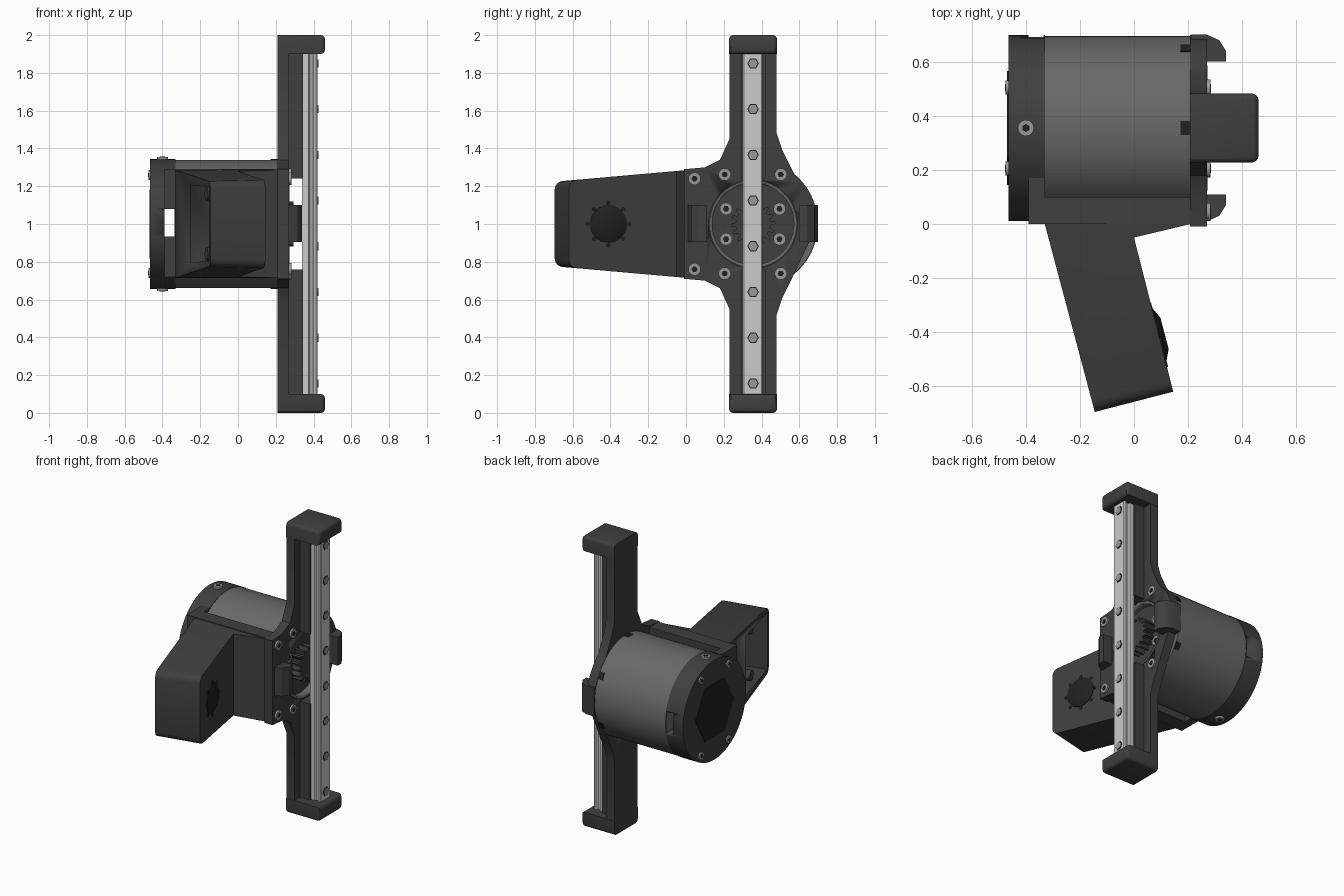
import bpy, bmesh
from math import sin, cos, pi, radians
from mathutils import Vector, Matrix

if "Cube" in bpy.data.objects:
    bpy.data.objects.remove(bpy.data.objects["Cube"])


def material(name, v):
    m = bpy.data.materials.new(name)
    m.use_nodes = True
    m.diffuse_color = (v, v, v, 1)
    m.node_tree.nodes["Principled BSDF"].inputs["Base Color"].default_value = (v, v, v, 1)
    return m


DARK = material("dark plastic", 0.05)
GREY = material("motor grey", 0.14)
STEEL = material("rail steel", 0.6)
BOLT = material("bolt grey", 0.32)
BLACK = material("black", 0.015)

CY, CZ, R = 0.355, 1.0, 0.343     # motor axis and radius


def finish(name, bm, mat):
    bmesh.ops.recalc_face_normals(bm, faces=bm.faces)
    me = bpy.data.meshes.new(name)
    bm.to_mesh(me)
    bm.free()
    me.materials.append(mat)
    me.shade_smooth()
    me.set_sharp_from_angle(angle=radians(30))
    ob = bpy.data.objects.new(name, me)
    bpy.context.collection.objects.link(ob)
    return ob


def prism(name, pts, vec, mat, bevel=0, pick=None):
    """Extrude a closed outline along vec; optionally bevel picked edges."""
    bm = bmesh.new()
    f = bm.faces.new([bm.verts.new(p) for p in pts])
    ext = bmesh.ops.extrude_face_region(bm, geom=[f])
    moved = [g for g in ext["geom"] if isinstance(g, bmesh.types.BMVert)]
    bmesh.ops.translate(bm, verts=moved, vec=vec)
    if bevel:
        edges = [e for e in bm.edges if pick is None or pick(e)]
        bmesh.ops.bevel(bm, geom=edges, offset=bevel, segments=3, profile=0.5, affect='EDGES')
    return finish(name, bm, mat)


def box(name, x, y, z, mat, bevel=0, pick=None):
    pts = [(x[0], a, b) for a, b in ((y[0], z[0]), (y[1], z[0]), (y[1], z[1]), (y[0], z[1]))]
    return prism(name, pts, (x[1] - x[0], 0, 0), mat, bevel, pick)


def rod(name, centre, axis, r, length, mat, sides=24, r2=None):
    """Cylinder or cone starting at centre and running along axis."""
    bm = bmesh.new()
    axis = Vector(axis).normalized()
    rot = Vector((0, 0, 1)).rotation_difference(axis).to_matrix().to_4x4()
    mid = Vector(centre) + axis * length / 2
    bmesh.ops.create_cone(bm, cap_ends=True, segments=sides, radius1=r,
                          radius2=r if r2 is None else r2, depth=length,
                          matrix=Matrix.Translation(mid) @ rot)
    return finish(name, bm, mat)


def cut(ob, cutter):
    mod = ob.modifiers.new("cut", 'BOOLEAN')
    mod.operation, mod.solver, mod.object = 'DIFFERENCE', 'EXACT', cutter
    bpy.context.view_layer.objects.active = ob
    bpy.ops.object.modifier_apply(modifier=mod.name)
    bpy.data.objects.remove(cutter)


def bolt(name, centre, axis, r=0.033):
    axis = Vector(axis)
    rod(name, centre, axis, r, 0.02, BOLT, 16)
    rod(name + "_socket", Vector(centre) + axis * 0.02, axis, r * 0.5, 0.002, BLACK, 6)


# Motor body and rear cap with a cable slot
rod("motor_body", (-0.335, CY, CZ), (1, 0, 0), R - 0.003, 0.545, GREY, 72)
cap = rod("rear_cap", (-0.465, CY, CZ), (1, 0, 0), R, 0.135, DARK, 72)
cut(cap, box("cutter", (-0.39, -0.334), (-0.2, 1), (0.935, 1.08), DARK))
rod("cap_panel", (-0.469, CY, CZ), (1, 0, 0), 0.21, 0.006, BLACK, 6)
for sy in (-1, 1):
    for sz in (-1, 1):
        bolt("cap_bolt", (-0.455, CY + sy * 0.15, CZ + sz * 0.26), (-1, 0, 0), 0.026)
for s in (-1, 1):
    bolt("cap_side_bolt", (-0.4, CY, CZ + s * (R - 0.008)), (0, 0, s), 0.03)
# Small windows around the front end of the motor
for a in range(0, 360, 60):
    u = Vector((0, cos(radians(a + 30)), sin(radians(a + 30))))
    t = Vector((0, -u.z, u.y)) * 0.025
    c = Vector((0.172, CY, CZ)) + u * (R - 0.006)
    d = Vector((0.038, 0, 0))
    prism("motor_window", [c - t, c + t, c + t + d, c - t + d], u * 0.006, BLACK)

# Front plate: bar flaring into a round flange and a square foot
upper = [(0.48, 1.9), (0.48, 1.48), (0.51, 1.39), (0.56, 1.29)]
arc = [(CY + R * cos(a), CZ + R * sin(a)) for a in [radians(50 - 5 * i) for i in range(11)]]
foot = [(-0.01, 1.29), (0.1, 1.3), (0.18, 1.34), (0.23, 1.45), (0.23, 1.9)]
half = upper + arc
outline = half + [(y, 2 - z) for y, z in reversed(half[:4])]
outline += [(y, 2 - z) for y, z in reversed(foot)] + foot
plate = prism("front_plate", [(0.208, y, z) for y, z in outline], (0.062, 0, 0), DARK)
cut(plate, rod("cutter", (0.1, CY, CZ), (1, 0, 0), 0.235, 0.4, DARK, 48))
rod("gear_floor", (0.2, CY, CZ), (1, 0, 0), 0.24, 0.025, DARK, 48)
ring = rod("bearing_ring", (0.21, CY, CZ), (1, 0, 0), 0.232, 0.062, GREY, 48)
cut(ring, rod("cutter", (0.1, CY, CZ), (1, 0, 0), 0.216, 0.4, GREY, 48))

# Pinion gear
teeth = 16
gear = []
for i in range(teeth * 4):
    r = 0.118 if i % 4 < 2 else 0.09
    a = 2 * pi * i / (teeth * 4)
    gear.append((0.22, CY + r * cos(a), CZ + r * sin(a)))
prism("pinion_gear", gear, (0.075, 0, 0), DARK)

# Bar ends, ribs and linear rail
for s in (-1, 1):
    z = sorted((CZ + s * 0.9, CZ + s))
    box("bar_end", (0.208, 0.46), (0.228, 0.482), z, DARK, 0.022,
        lambda e: all(v.co.x > 0.4 for v in e.verts)
        or all(abs(v.co.z - 1) > 0.95 for v in e.verts) and abs(e.verts[0].co.x - e.verts[1].co.x) > 0.1)
    box("rail_rib", (0.265, 0.345), (0.29, 0.42), sorted((CZ + s * 0.24, CZ + s * 0.91)), DARK)
side = [(0.34, 0.053), (0.372, 0.053), (0.38, 0.04), (0.392, 0.04), (0.4, 0.053), (0.414, 0.053), (0.42, 0.047)]
rail = [(x, CY - 0.002 + w, 0.095) for x, w in side] + [(x, CY - 0.002 - w, 0.095) for x, w in reversed(side)]
prism("linear_rail", rail, (0, 0, 1.81), STEEL)
for i in range(8):
    z = 0.156 + i * 0.242
    rod("rail_hole", (0.418, CY, z), (1, 0, 0), 0.031, 0.004, BLACK, 6)
    rod("rail_screw", (0.42, CY, z), (1, 0, 0), 0.025, 0.005, BOLT, 6)

# Flange bolts
for s in (-1, 1):
    for y, dz in ((0.045, 0.24), (0.205, 0.262), (0.502, 0.262)):
        bolt("flange_bolt", (0.262, y, CZ + s * dz), (1, 0, 0))
    for y in (0.212, 0.495):
        bolt("motor_bolt", (0.222, y, CZ + s * 0.08), (1, 0, 0))

# Retaining hooks either side of the gear
for s in (-1, 1):
    hook = [(0.21, 0.345), (0.27, 0.345), (0.315, 0.325), (0.34, 0.285), (0.34, 0.245), (0.21, 0.245)]
    prism("retaining_hook", [(x, CY + s * y, 0.905) for x, y in hook], (0, 0, 0.195), DARK)

# Mounting block with lips over the cap
box("mount_block", (-0.335, 0.21), (0, 0.1), (0.72, 1.29), DARK)
for z in ((0.72, 0.935), (1.08, 1.29)):
    box("mount_lip", (-0.39, -0.33), (0, 0.17), z, DARK)

# Angled handle, tapering towards its end
foot_pts = [(-0.33, 0.01), (-0.33, 0), (-0.145, -0.695), (0.145, -0.62), (0, -0.05), (0.21, 0), (0.21, 0.01)]
bm = bmesh.new()
rows = []
for s in (-1, 1):
    rows.append([bm.verts.new((x, y, CZ + s * (0.285 + 0.088 * min(y, 0)))) for x, y in foot_pts])
    bm.faces.new(rows[-1])
n = len(foot_pts)
for i in range(n):
    j = (i + 1) % n
    bm.faces.new((rows[0][i], rows[0][j], rows[1][j], rows[1][i]))
ends = [e for e in bm.edges if all(v.co.y < -0.5 for v in e.verts)
        and abs(e.verts[0].co.z - e.verts[1].co.z) < 0.1]
bmesh.ops.bevel(bm, geom=ends, offset=0.04, segments=3, profile=0.5, affect='EDGES')
handle = finish("handle", bm, DARK)

# Pocket in the handle's outer side, with bosses inside
along = Vector((0.257, -0.966, 0))
out = Vector((-0.966, -0.257, 0))
root = Vector((-0.33, 0, CZ))
corner = [root + along * a + Vector((0, 0, h)) - out * 0.2
          for a, h in ((0.3, -0.205), (0.69, -0.195), (0.69, 0.195), (0.3, 0.205))]
cut(handle, prism("cutter", corner, out * 0.4, DARK))
for h in (-0.16, 0.16):
    rod("pocket_boss", root + along * 0.5 + Vector((0, 0, h)) - out * 0.205, out, 0.035, 0.17, DARK, 20)
rod("switch_body", root + along * 0.42 - out * 0.205, out, 0.09, 0.05, DARK, 24)

# Domed push button on the inner side
face = Vector((0.0916, -0.41, CZ))
rod("button_collar", face + out * 0.01, -out, 0.1, 0.014, BLACK, 32)
rod("button_dome", face - out * 0.004, -out, 0.098, 0.018, BLACK, 32, 0.06)
for i in range(8):
    a = 2 * pi * i / 8
    c = face + along * 0.112 * cos(a) + Vector((0, 0, 0.112 * sin(a)))
    rod("button_notch", c + out * 0.002, -out, 0.012, 0.005, BLACK, 8)
